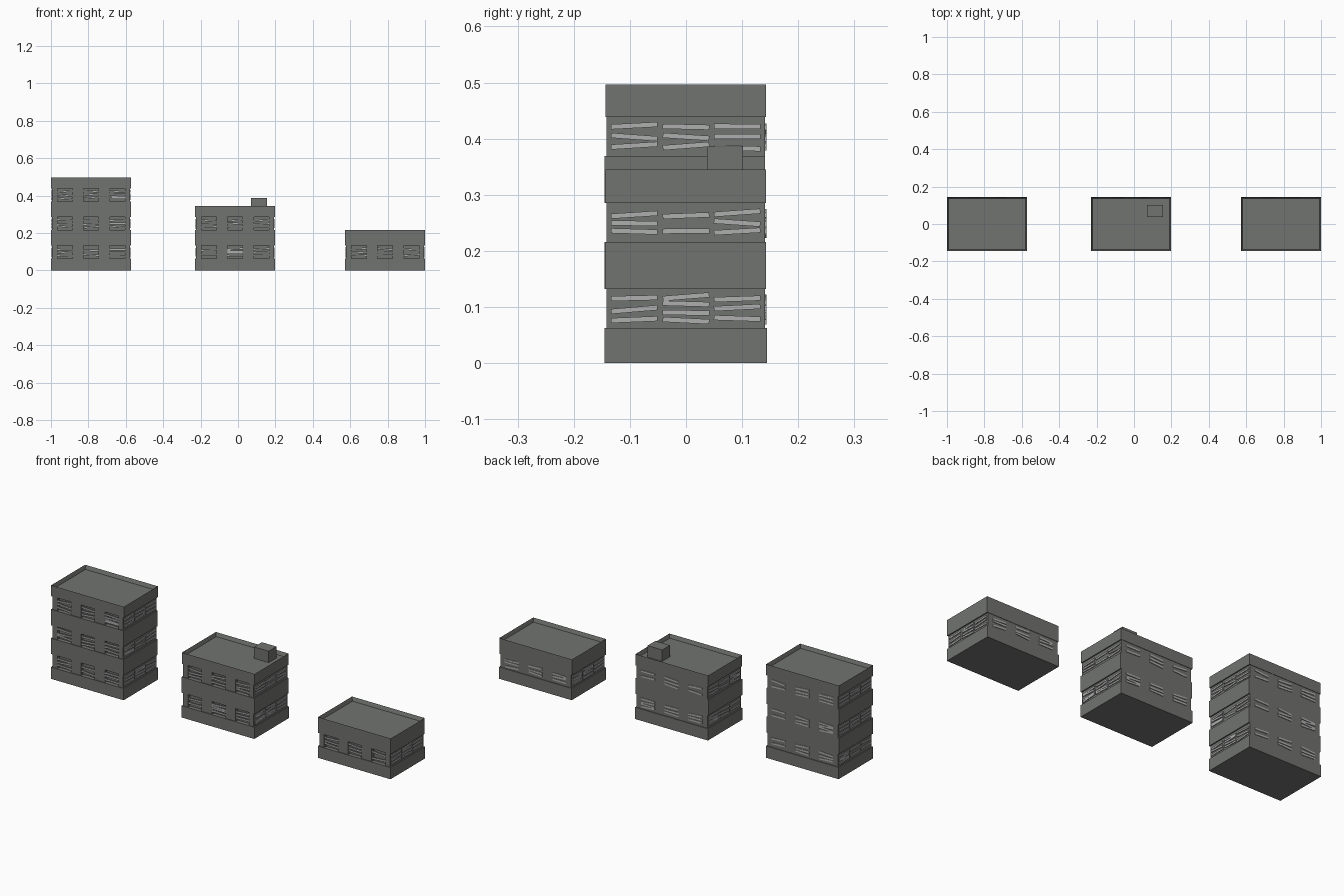
import bpy, bmesh, math, random
from mathutils import Matrix, Vector

if "Cube" in bpy.data.objects:
    bpy.data.objects.remove(bpy.data.objects["Cube"])

random.seed(4)


def material(name, c):
    m = bpy.data.materials.new(name)
    m.diffuse_color = (c[0], c[1], c[2], 1)
    m.use_nodes = True
    m.node_tree.nodes["Principled BSDF"].inputs["Base Color"].default_value = m.diffuse_color
    return m


CONCRETE = material("grey concrete", (0.165, 0.172, 0.160))
BOARD = material("pale board", (0.42, 0.43, 0.42))


def add_box(bm, x0, x1, y0, y1, z0, z1, tilt=None):
    size = Matrix.Diagonal((x1 - x0, y1 - y0, z1 - z0, 1))
    place = Matrix.Translation(((x0 + x1) / 2, (y0 + y1) / 2, (z0 + z1) / 2))
    bmesh.ops.create_cube(bm, size=1, matrix=place @ (tilt or Matrix()) @ size)


def finish(bm, name, mat):
    me = bpy.data.meshes.new(name)
    bm.to_mesh(me)
    bm.free()
    me.materials.append(mat)
    ob = bpy.data.objects.new(name, me)
    bpy.context.collection.objects.link(ob)


W = 0.428              # building width
STEP = 0.1535          # storey height
SILL, HEAD = 0.0625, 0.132
FRONT, BACK = -0.142, 0.1405
INSET = 0.006          # side window strips sit slightly behind the bands
WIN_X = (0.035, 0.175, 0.315)
WIN_W = 0.08
SIDE_Y = (-0.092, 0.0, 0.091)


def boards(bm, centre, axis, length, z):
    """A stack of crooked slats across one window."""
    n = random.choice((2, 3, 3, 4))
    for i in range(n):
        h = z + SILL + 0.008 + 0.052 * (i + 0.5) / n + random.uniform(-0.003, 0.003)
        a = math.radians(random.uniform(-5, 5))
        rot = Matrix.Rotation(a, 4, 'Y' if axis == 'X' else 'X')
        dx, dy = (length / 2, 0.003) if axis == 'X' else (0.003, length / 2)
        x, y = centre
        add_box(bm, x - dx, x + dx, y - dy, y + dy, h - 0.0045, h + 0.0045, rot)


def building(label, x0, floors, top):
    x1 = x0 + W

    # base slab and bands between storeys
    bm = bmesh.new()
    add_box(bm, x0, x1, -0.1455, 0.1445, 0, SILL)
    for f in range(floors - 1):
        z = f * STEP
        add_box(bm, x0, x1, -0.1455, BACK, z + HEAD, z + SILL + STEP)
    finish(bm, label + "_base_and_bands", CONCRETE)

    # window storeys: recessed core with piers between the front openings
    bm = bmesh.new()
    for f in range(floors):
        z0, z1 = f * STEP + SILL, f * STEP + HEAD
        add_box(bm, x0 + INSET, x1 - INSET, FRONT + 0.018, BACK, z0, z1)
        edges = [x0 + INSET]
        for w in WIN_X:
            edges += [x0 + w, x0 + w + WIN_W]
        edges.append(x1 - INSET)
        for a, b in zip(edges[::2], edges[1::2]):
            add_box(bm, a, b, FRONT, FRONT + 0.018, z0, z1)
    finish(bm, label + "_window_walls", CONCRETE)

    # parapet with sunken roof
    bm = bmesh.new()
    zp = (floors - 1) * STEP + HEAD
    add_box(bm, x0, x1, -0.1435, 0.1425, zp, top)
    bm.normal_update()
    roof = [f for f in bm.faces if f.normal.z > 0.9]
    bmesh.ops.inset_region(bm, faces=roof, thickness=0.01)
    bmesh.ops.translate(bm, verts=roof[0].verts, vec=Vector((0, 0, -0.02)))
    finish(bm, label + "_roof_parapet", CONCRETE)

    # slats on all four sides
    bm = bmesh.new()
    for f in range(floors):
        z = f * STEP
        for w in WIN_X:
            cx = x0 + w + WIN_W / 2
            boards(bm, (cx, FRONT + 0.006), 'X', WIN_W, z)
            boards(bm, (cx, BACK), 'X', WIN_W, z)
        for y in SIDE_Y:
            boards(bm, (x0 + INSET - 0.001, y), 'Y', 0.083, z)
            boards(bm, (x1 - INSET + 0.001, y), 'Y', 0.083, z)
    finish(bm, label + "_window_boards", BOARD)


building("tall_block", -1.0, 3, 0.497)
building("middle_block", -0.23, 2, 0.345)
building("low_block", 1.0 - W, 1, 0.216)

# rooftop hut on the middle block
bm = bmesh.new()
add_box(bm, 0.069, 0.155, 0.037, 0.102, 0.32, 0.386)
finish(bm, "roof_hut", CONCRETE)
